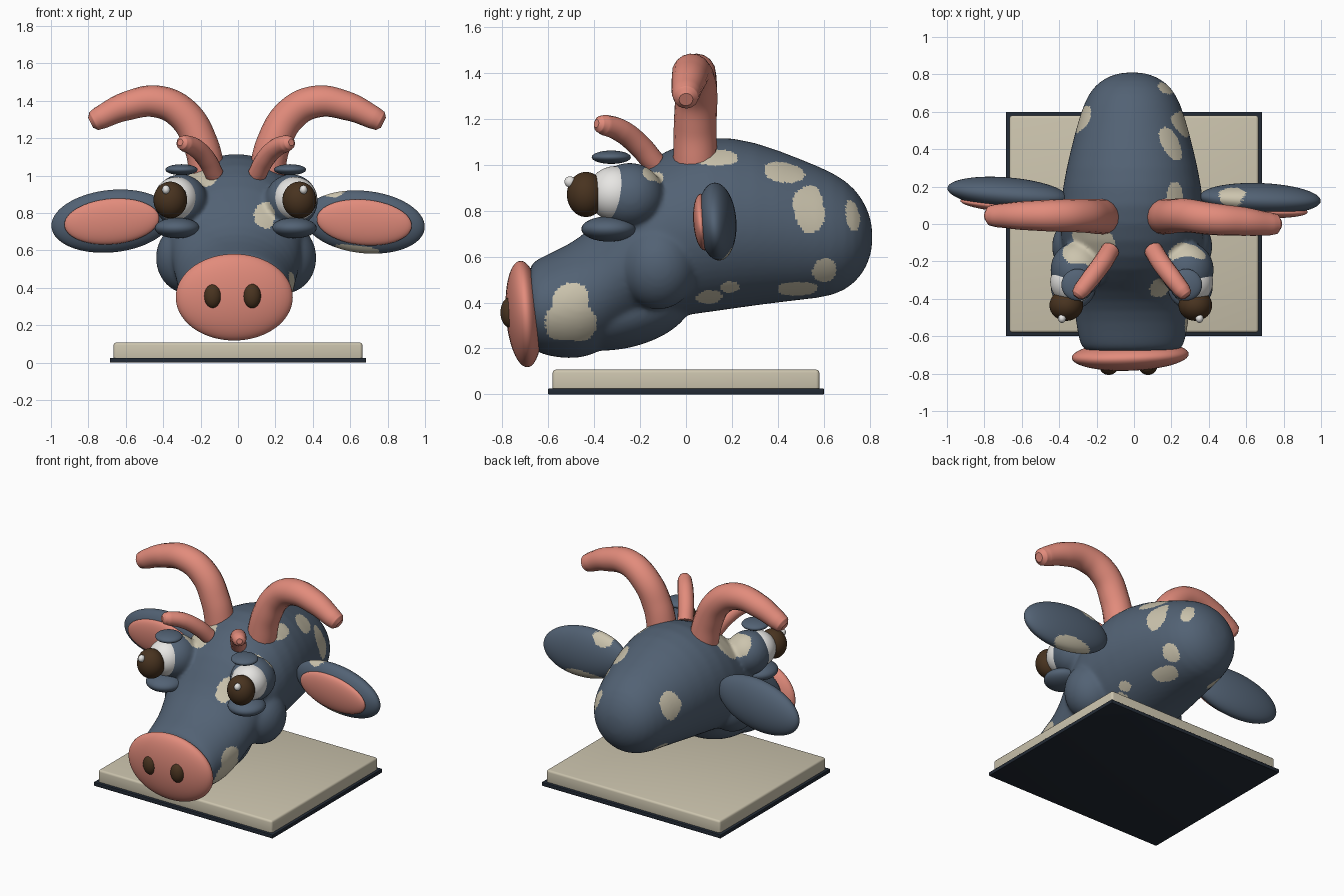
import bpy, bmesh, math
from mathutils import Matrix, Vector, Euler, noise

if "Cube" in bpy.data.objects:
    bpy.data.objects.remove(bpy.data.objects["Cube"])


def material(name, rgb):
    m = bpy.data.materials.new(name)
    m.diffuse_color = (*rgb, 1)
    m.use_nodes = True
    m.node_tree.nodes["Principled BSDF"].inputs["Base Color"].default_value = m.diffuse_color
    return m


BLUE = material("slate blue", (0.085, 0.122, 0.175))
CREAM = material("cream", (0.60, 0.55, 0.42))
PINK = material("salmon pink", (0.76, 0.26, 0.20))
BROWN = material("dark brown", (0.065, 0.033, 0.014))
WHITE = material("eye white", (0.80, 0.79, 0.77))
DARK = material("charcoal", (0.016, 0.023, 0.035))


def add_object(name, mesh, *mats):
    ob = bpy.data.objects.new(name, mesh)
    bpy.context.collection.objects.link(ob)
    mesh.materials.clear()
    for m in mats:
        mesh.materials.append(m)
    return ob


def bake(ob):
    """Replace an object by a plain mesh with its modifiers applied."""
    bpy.context.view_layer.update()
    dg = bpy.context.evaluated_depsgraph_get()
    mesh = bpy.data.meshes.new_from_object(ob.evaluated_get(dg))
    name, mats = ob.name, [s.material for s in ob.material_slots]
    bpy.data.objects.remove(ob)
    mesh.shade_smooth()
    return add_object(name, mesh, *mats)


def put_ball(bm, loc, size, rot=(0, 0, 0), seg=32):
    mat = Matrix.LocRotScale(Vector(loc), Euler([math.radians(a) for a in rot]), Vector(size))
    bmesh.ops.create_uvsphere(bm, u_segments=seg, v_segments=seg * 3 // 4, radius=1, matrix=mat)


def finish(name, bm, *mats):
    mesh = bpy.data.meshes.new(name)
    bm.to_mesh(mesh)
    bm.free()
    mesh.shade_smooth()
    return add_object(name, mesh, *mats)


def ball(name, mat, loc, size, rot=(0, 0, 0), seg=32):
    bm = bmesh.new()
    put_ball(bm, loc, size, rot, seg)
    return finish(name, bm, mat)


def paint_patches(ob, patches):
    """Cream on faces inside any wobbly ellipsoid (centre, radii)."""
    for p in ob.data.polygons:
        c = p.center
        wobble = 1 + 0.45 * noise.noise(c * 9)
        for (x, y, z), (a, b, d) in patches:
            if ((c.x - x) / a) ** 2 + ((c.y - y) / b) ** 2 + ((c.z - z) / d) ** 2 < wobble:
                p.material_index = 1
                break


def horn(name, points):
    cu = bpy.data.curves.new(name, 'CURVE')
    cu.dimensions = '3D'
    cu.bevel_depth = 1
    cu.bevel_resolution = 6
    cu.use_fill_caps = True
    sp = cu.splines.new('BEZIER')
    sp.resolution_u = 10
    sp.bezier_points.add(len(points) - 1)
    for bp, (x, y, z, r) in zip(sp.bezier_points, points):
        bp.co, bp.radius = (x, y, z), r
        bp.handle_left_type = bp.handle_right_type = 'AUTO'
    return bake(add_object(name, cu, PINK))


def slab(name, mat, half_x, half_y, z0, z1, bevel):
    bm = bmesh.new()
    bmesh.ops.create_cube(bm, size=1, matrix=Matrix.LocRotScale(
        Vector((0, 0, (z0 + z1) / 2)), None, Vector((2 * half_x, 2 * half_y, z1 - z0))))
    bmesh.ops.bevel(bm, geom=bm.edges[:], offset=bevel, segments=3, affect='EDGES', profile=0.5)
    ob = finish(name, bm, mat)
    bpy.context.view_layer.objects.active = ob
    ob.select_set(True)
    bpy.ops.object.shade_smooth_by_angle(angle=math.radians(35))
    ob.select_set(False)


# Base
slab("base_rim", DARK, 0.685, 0.60, 0.0, 0.026, 0.004)
slab("base_board", CREAM, 0.665, 0.58, 0.01, 0.108, 0.014)

# Head: lofted rings (y, top, bottom, half width) fused with jaw, cheeks and sockets
CX = -0.01
rings = [(-0.69, 0.55, 0.22, 0.24), (-0.66, 0.585, 0.185, 0.275), (-0.58, 0.62, 0.16, 0.295),
         (-0.46, 0.68, 0.15, 0.31), (-0.36, 0.78, 0.19, 0.325), (-0.25, 0.95, 0.27, 0.355),
         (-0.1, 1.065, 0.33, 0.385), (0.1, 1.135, 0.355, 0.39), (0.3, 1.105, 0.385, 0.355),
         (0.5, 1.025, 0.41, 0.305), (0.65, 0.965, 0.425, 0.26), (0.74, 0.895, 0.485, 0.205),
         (0.79, 0.81, 0.56, 0.13), (0.812, 0.73, 0.64, 0.05)]
bm = bmesh.new()
loops = []
N = 28
for y, top, bot, w in rings:
    loops.append([bm.verts.new((CX + w * math.cos(t), y, (top + bot) / 2 + (top - bot) / 2 * math.sin(t)))
                  for t in (2 * math.pi * i / N for i in range(N))])
for a, b in zip(loops, loops[1:]):
    for i in range(N):
        j = (i + 1) % N
        bm.faces.new((a[i], a[j], b[j], b[i]))
bm.faces.new(loops[0])
bm.faces.new(loops[-1])
bmesh.ops.recalc_face_normals(bm, faces=bm.faces[:])
put_ball(bm, (CX, -0.28, 0.355), (0.25, 0.31, 0.155), (12, 0, 0))
for s in (-1, 1):
    put_ball(bm, (CX + s * 0.26, -0.12, 0.56), (0.17, 0.17, 0.19))
    put_ball(bm, (CX + s * 0.295, -0.245, 0.865), (0.143, 0.15, 0.143))
head = finish("head", bm, BLUE, CREAM)
head.modifiers.new("round", 'SUBSURF').levels = 1
rm = head.modifiers.new("fuse", 'REMESH')
rm.mode, rm.voxel_size = 'VOXEL', 0.012
sm = head.modifiers.new("soften", 'SMOOTH')
sm.factor, sm.iterations = 0.5, 10
head = bake(head)
paint_patches(head, [
    ((0.30, -0.50, 0.30), (0.15, 0.13, 0.10)), ((0.30, -0.50, 0.41), (0.15, 0.08, 0.08)),
    ((0.30, 0.11, 0.40), (0.15, 0.08, 0.06)), ((0.32, 0.20, 0.46), (0.12, 0.07, 0.04)),
    ((0.20, 0.49, 0.455), (0.14, 0.10, 0.035)), ((0.24, 0.61, 0.53), (0.10, 0.06, 0.06)),
    ((0.21, 0.43, 0.97), (0.09, 0.09, 0.06)), ((0.27, 0.54, 0.82), (0.10, 0.08, 0.11)),
    ((0.18, 0.73, 0.80), (0.06, 0.035, 0.085)), ((0.24, 0.13, 1.04), (0.08, 0.10, 0.05)),
    ((0.28, -0.16, 0.95), (0.10, 0.07, 0.04)), ((0.14, -0.33, 0.78), (0.055, 0.09, 0.08)),
    ((-0.25, -0.10, 1.00), (0.16, 0.13, 0.12)), ((-0.25, 0.55, 0.79), (0.08, 0.085, 0.10)),
    ((-0.20, 0.56, 0.47), (0.06, 0.06, 0.05))])

# Snout disc and nostrils
ball("nose_pad", PINK, (-0.02, -0.705, 0.35), (0.313, 0.078, 0.232), (4, 0, 2), 48)
for x, side in ((-0.135, "left"), (0.075, "right")):
    ball("nostril_" + side, BROWN, (x, -0.765, 0.357), (0.048, 0.042, 0.066))

# Eyes, lids and brows
for side, dx, px, gx in (("left", -0.33, -0.362, -0.385), ("right", 0.305, 0.328, 0.35)):
    s = 1 if dx > 0 else -1
    lx = 0.313 * s - 0.012
    ball("eyeball_" + side, WHITE, (dx, -0.31, 0.875), (0.118, 0.118, 0.118))
    ball("pupil_" + side, BROWN, (px, -0.435, 0.87), (0.09, 0.083, 0.098))
    ball("eye_glint_" + side, WHITE, (gx, -0.505, 0.925), (0.021, 0.024, 0.024), seg=16)
    ball("lower_lid_" + side, BLUE, (lx, -0.335, 0.72), (0.12, 0.12, 0.055))
    ball("brow_" + side, BLUE, (0.29 * s - 0.012, -0.325, 1.032), (0.086, 0.085, 0.029))

# Ears with pink insides
for side, s, x, y, z in (("left", -1, -0.675, 0.165, 0.757), ("right", 1, 0.675, 0.135, 0.752)):
    yaw = -5 if s < 0 else -2
    ear = ball("ear_" + side, BLUE, (x, y, z), (0.325, 0.083, 0.167), (5, s * 6, yaw), 64)
    ball("inner_ear_" + side, PINK, (x, y - 0.062, z - 0.002), (0.255, 0.04, 0.122), (5, s * 5, yaw), 48)
    if s > 0:
        ear.data.materials.append(CREAM)
        paint_patches(ear, [((0.52, 0.17, 0.90), (0.07, 0.09, 0.05)),
                            ((0.64, 0.17, 0.61), (0.14, 0.09, 0.05))])

# Horns: two large curled ones and two small front ones
for side, s, dy in (("left", -1, 0.0), ("right", 1, -0.045)):
    big = [(0.155, 0.04, 1.00, 0.096), (0.195, 0.04, 1.17, 0.093), (0.285, 0.045, 1.325, 0.09),
           (0.42, 0.045 + dy * 0.4, 1.395, 0.086), (0.59, 0.045 + dy * 0.7, 1.372, 0.077),
           (0.73, 0.045 + dy, 1.31, 0.062), (0.765, 0.045 + dy, 1.292, 0.054), (0.783, 0.045 + dy, 1.283, 0.03)]
    small = [(0.115, -0.14, 1.01, 0.05), (0.155, -0.205, 1.085, 0.051), (0.215, -0.285, 1.148, 0.05),
             (0.27, -0.355, 1.172, 0.045), (0.288, -0.378, 1.176, 0.036), (0.297, -0.39, 1.178, 0.018)]
    horn("horn_" + side, [(s * x - 0.005, y, z, r) for x, y, z, r in big])
    horn("small_horn_" + side, [(s * x - 0.012, y, z, r) for x, y, z, r in small])
